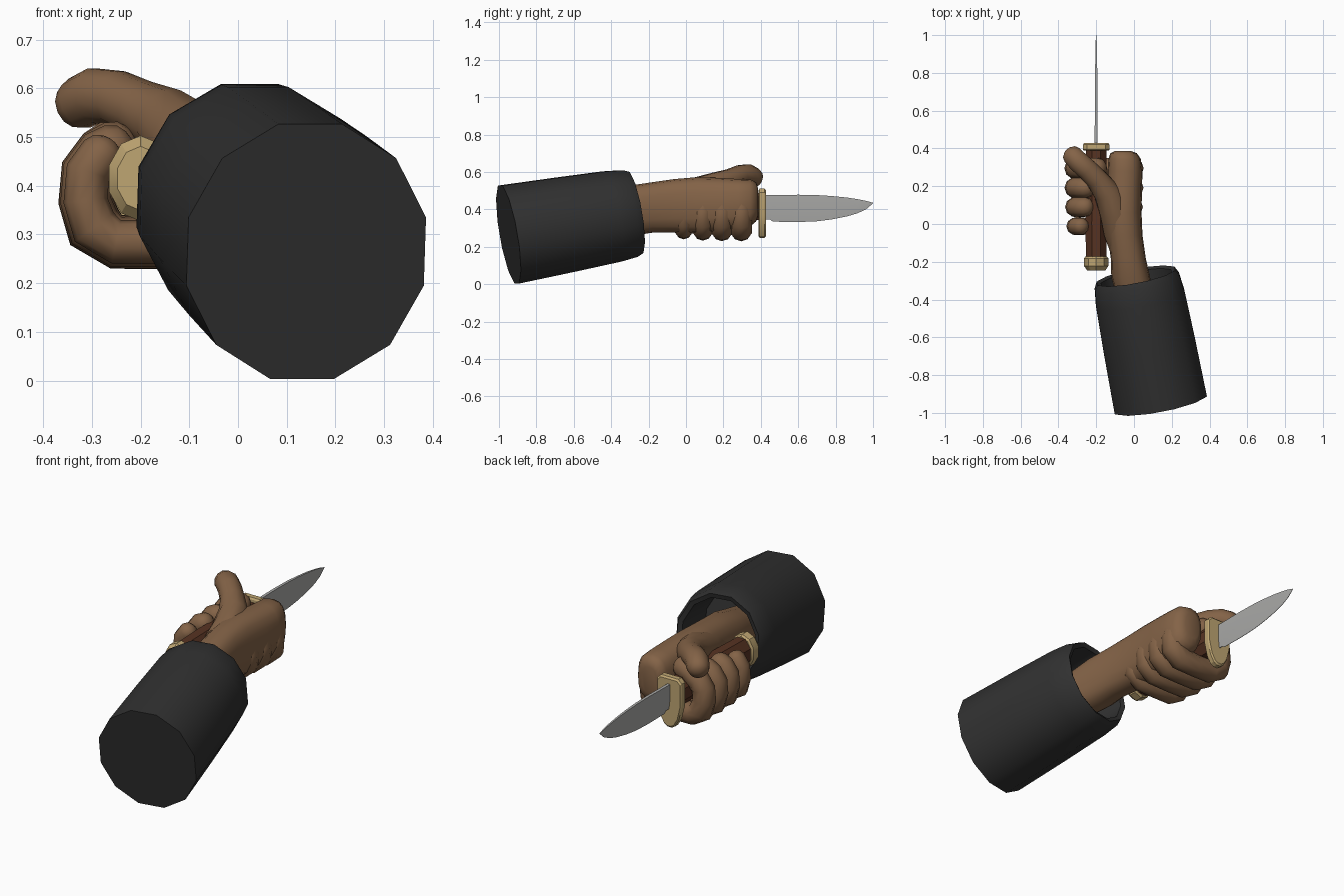
import bpy, bmesh, math
from mathutils import Vector

if "Cube" in bpy.data.objects:
    bpy.data.objects.remove(bpy.data.objects["Cube"])


def material(name, rgb):
    m = bpy.data.materials.new(name)
    m.diffuse_color = (*rgb, 1)
    m.use_nodes = True
    m.node_tree.nodes["Principled BSDF"].inputs["Base Color"].default_value = m.diffuse_color
    return m


SKIN = material("brown skin", (0.23, 0.125, 0.063))
CLOTH = material("charcoal cloth", (0.03, 0.03, 0.03))
STEEL = material("steel", (0.40, 0.40, 0.39))
BRASS = material("brass", (0.52, 0.38, 0.17))
WOOD = material("dark red wood", (0.095, 0.033, 0.016))


def loft(name, rings, mat, angle=40):
    """Skin a list of equal-sized point rings and cap both ends."""
    bm = bmesh.new()
    vs = [[bm.verts.new(p) for p in r] for r in rings]
    n = len(vs[0])
    for a, b in zip(vs, vs[1:]):
        for i in range(n):
            j = (i + 1) % n
            bm.faces.new((a[i], a[j], b[j], b[i]))
    bm.faces.new(vs[0][::-1])
    bm.faces.new(vs[-1])
    bmesh.ops.recalc_face_normals(bm, faces=bm.faces)
    me = bpy.data.meshes.new(name)
    bm.to_mesh(me)
    bm.free()
    me.materials.append(mat)
    ob = bpy.data.objects.new(name, me)
    bpy.context.collection.objects.link(ob)
    bpy.ops.object.select_all(action='DESELECT')
    ob.select_set(True)
    bpy.context.view_layer.objects.active = ob
    if angle:
        bpy.ops.object.shade_smooth_by_angle(angle=math.radians(angle))
    return ob


def oval(c, u, v, ru, rv, n, power=1.0, phase=0.5):
    """Ring of n points; power below 1 squares the oval off."""
    pts = []
    for i in range(n):
        a = 2 * math.pi * (i + phase) / n
        x, y = math.cos(a), math.sin(a)
        x = math.copysign(abs(x) ** power, x)
        y = math.copysign(abs(y) ** power, y)
        pts.append(c + u * ru * x + v * rv * y)
    return pts


def tube(name, path, ref, mat, n=10):
    """Round-ended tube; path holds (x, y, z, radius)."""
    P = [Vector(p[:3]) for p in path]
    R = [p[3] for p in path]
    T = [(P[min(i + 1, len(P) - 1)] - P[max(i - 1, 0)]).normalized() for i in range(len(P))]
    stops = [(P[i], T[i], R[i]) for i in range(len(P))]
    for a in (35, 62, 82):      # rounded tip
        s = math.radians(a)
        stops.append((P[-1] + T[-1] * R[-1] * math.sin(s) * 0.8, T[-1], R[-1] * math.cos(s)))
    rings = []
    for c, t, r in stops:
        u = (ref - t * ref.dot(t)).normalized()
        rings.append(oval(c, u, t.cross(u), r, r, n))
    return loft(name, rings, mat, 60)


X, Y, Z = Vector((1, 0, 0)), Vector((0, 1, 0)), Vector((0, 0, 1))

# sleeve: 12-sided, slightly tapered, hollow at the front
back, front = Vector((0.14, -0.949, 0.265)), Vector((0.01, -0.275, 0.383))
axis = (front - back).normalized()
su = axis.cross(Z).normalized()
sv = su.cross(axis)
rings = [oval(back.lerp(front, t), su, sv, ru, rv, 12)
         for t, ru, rv in ((0, .257, .275), (.45, .253, .264), (.82, .246, .253), (.95, .235, .243),
                           (1, .217, .228), (.985, .195, .205), (.6, .19, .2))]
loft("sleeve", rings, CLOTH)

# wrist and palm: (y, left x, right x, bottom z, top z)
sections = ((-.56, -.05, .14, .24, .44), (-.40, -.09, .11, .245, .49), (-.28, -.12, .085, .26, .53),
            (-.18, -.123, .062, .275, .545), (-.06, -.14, .045, .275, .562), (.06, -.15, .04, .27, .572),
            (.18, -.145, .042, .28, .568), (.28, -.14, .045, .29, .562), (.345, -.135, .036, .31, .56),
            (.375, -.125, .015, .335, .545), (.386, -.10, -.015, .37, .51))
loft("palm", [oval(Vector(((a + b) / 2, y, (c + d) / 2)), X, Z, (b - a) / 2, (d - c) / 2, 16, .78, 0)
              for y, a, b, c, d in sections], SKIN, 60)

# four fingers wrapped under the grip: y position, radius, tip extension
curl = ((-.02, .45), (-.005, .385), (-.012, .33), (-.055, .292), (-.15, .285), (-.25, .285),
        (-.295, .315), (-.313, .37), (-.308, .43), (-.28, .465))
for name, y, r, tip in (("index_finger", .295, .058, ((-.235, .495), (-.19, .515))),
                        ("middle_finger", .192, .057, ((-.25, .48),)),
                        ("ring_finger", .09, .054, ((-.255, .475),)),
                        ("little_finger", -.012, .047, ())):
    pts = list(curl) + list(tip)
    path = []
    for i, (x, z) in enumerate(pts):
        joint = 1.06 if i in (2, 3, 6) else 0.97
        path.append((x, y, z, r * joint))
    tube(name, path, Y, SKIN)

# thumb lying over the top of the fist
tube("thumb", ((-.05, -.16, .43, .07), (-.075, -.04, .455, .088), (-.10, .07, .49, .086),
               (-.145, .17, .53, .072), (-.20, .24, .558, .06), (-.25, .29, .58, .058),
               (-.295, .33, .585, .058), (-.325, .362, .57, .055)), Z, SKIN, 12)

# knife grip and pommel
knife = Vector((-.2, 0, .415))
loft("knife_grip", [oval(knife + Y * y, X, Z, rx, rz, 8)
                    for y, rx, rz in ((-.19, .058, .078), (0, .062, .084), (.2, .06, .08), (.395, .058, .078))],
     WOOD, 30)
loft("pommel", [oval(knife + Y * y, X, Z, rx, rz, 10)
                for y, rx, rz in ((-.172, .06, .08), (-.182, .068, .088), (-.222, .068, .088), (-.247, .05, .066))],
     BRASS, 30)

# guard: flat-topped plate narrowing to the bottom
half = ((.05, .51), (.07, .49), (.07, .37), (.052, .295), (.03, .258), (.012, .247))
outline = list(half) + [(-x, z) for x, z in reversed(half)]
rings = []
for y, s in ((.388, .93), (.394, 1), (.420, 1), (.428, .93)):
    rings.append([Vector((-.2 + x * s, y, .385 + (z - .385) * s)) for x, z in outline])
loft("guard", rings, BRASS, 25)

# blade: (y, edge z, spine z, half thickness), wedge section
stations = ((.41, .345, .475, .008), (.45, .345, .476, .008), (.465, .334, .476, .008), (.60, .332, .478, .0075),
            (.70, .336, .476, .007), (.78, .346, .471, .006), (.86, .362, .463, .005), (.92, .380, .454, .004),
            (.965, .402, .445, .003), (1.0, .432, .435, .0008))
rings = []
for y, lo, hi, t in stations:
    mid = lo + (hi - lo) * .45
    rings.append([Vector((-.2 + x, y, z)) for x, z in
                  ((-t, hi), (t, hi), (t, mid), (.001 if y < .99 else .0005, lo),
                   (-.001 if y < .99 else -.0005, lo), (-t, mid))])
loft("blade", rings, STEEL, 20)
